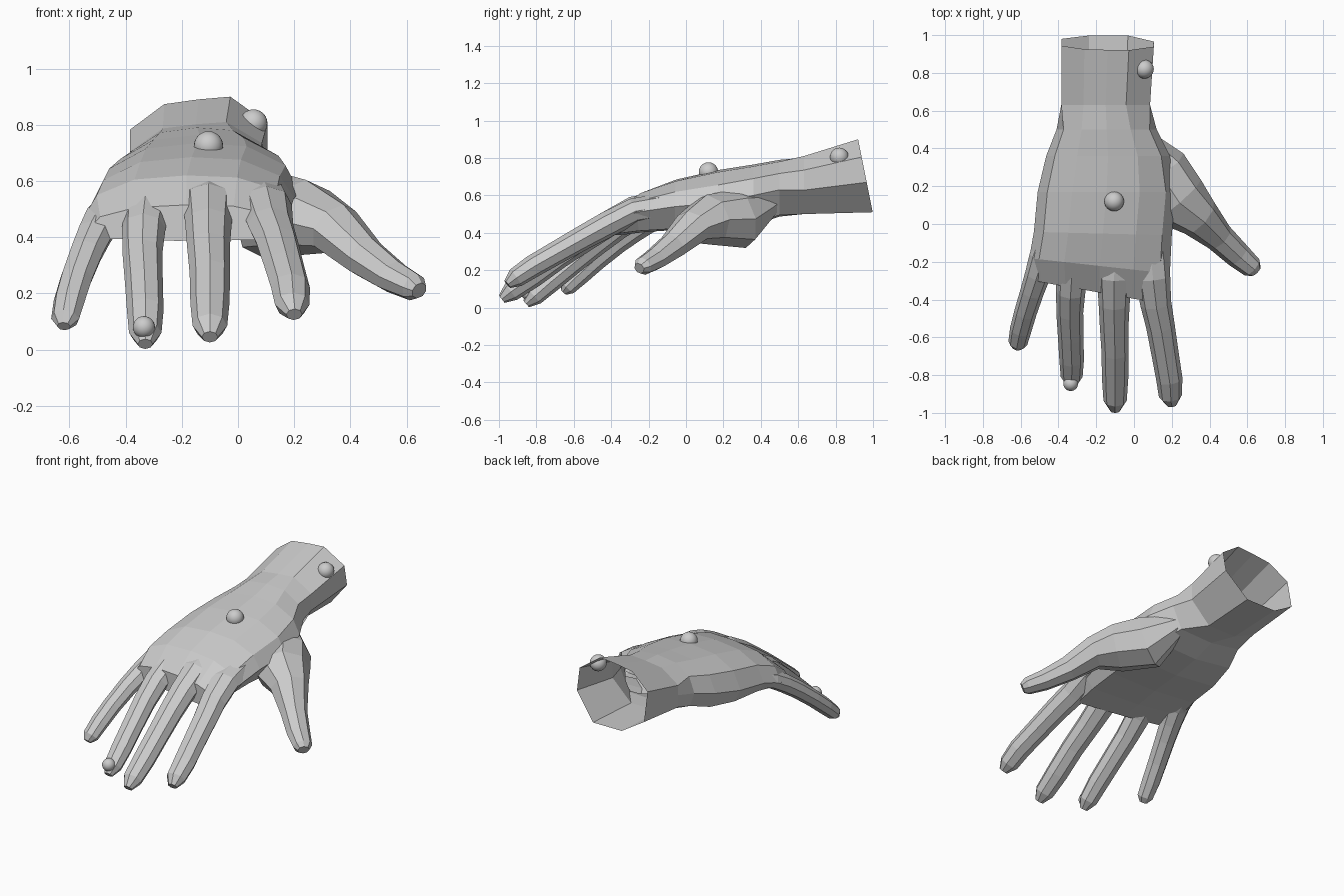
import bpy, bmesh, math
from mathutils import Vector

if "Cube" in bpy.data.objects:
    bpy.data.objects.remove(bpy.data.objects["Cube"])


def loft(name, rings):
    """Closed skin through a list of equal-length point rings."""
    bm = bmesh.new()
    loops = [[bm.verts.new(p) for p in ring] for ring in rings]
    n = len(loops[0])
    for a, b in zip(loops, loops[1:]):
        for i in range(n):
            j = (i + 1) % n
            bm.faces.new((a[i], a[j], b[j], b[i]))
    bm.faces.new(loops[0])
    bm.faces.new(loops[-1])
    bmesh.ops.recalc_face_normals(bm, faces=bm.faces)
    me = bpy.data.meshes.new(name)
    bm.to_mesh(me)
    bm.free()
    ob = bpy.data.objects.new(name, me)
    bpy.context.collection.objects.link(ob)
    return ob


def digit(name, path, sizes, sides=8):
    """Tapered faceted tube with a ridge along its top."""
    pts = [Vector(p) for p in path]
    rings = []
    for i, p in enumerate(pts):
        t = (pts[min(i + 1, len(pts) - 1)] - pts[max(i - 1, 0)]).normalized()
        side = t.cross(Vector((0, 0, 1))).normalized()
        up = side.cross(t)
        w, h = sizes[i]
        rings.append([p + side * (w / 2 * math.sin(a)) + up * (h / 2 * math.cos(a))
                      for a in (2 * math.pi * k / sides for k in range(sides))])
    return loft(name, rings)


# palm and wrist: y, left x, right x, left z, right z, top z, bottom z
SECTIONS = [
    (.96, -.385, .105, .71, .71, .90, .51),
    (.63, -.385, .085, .64, .66, .81, .50),
    (.50, -.41, .12, .61, .63, .79, .48),
    (.36, -.465, .19, .57, .60, .765, .43),
    (.17, -.51, .22, .53, .56, .735, .41),
    (-.05, -.53, .20, .50, .54, .685, .41),
    (-.22, -.555, .19, .46, .51, .62, .40),
    (-.36, -.54, .17, .42, .44, .515, .385),
]
# cross-section outlines: fraction across, fraction up (+) or down (-)
PALM = [(0, 0), (.07, .55), (.25, .9), (.5, 1), (.74, .94), (.93, .55),
        (1, 0), (.88, -.9), (.45, -.95), (.06, -.7)]
WRIST = [(0, 0), (0, .38), (.25, .86), (.5, .95), (.73, 1), (1, .5),
         (1, -.2), (.72, -1), (.3, -1), (0, -.55)]
rings = []
for y, xl, xr, zl, zr, zt, zb in SECTIONS:
    ring = []
    for u, v in (WRIST if y > .6 else PALM):
        x = xl + u * (xr - xl)
        zs = zl + u * (zr - zl)
        z = zs + v * ((zt - zs) if v > 0 else (zs - zb))
        skew = min(0, y) * .5 * (x + .2)             # slanted knuckle line
        tilt = -.2 * (z - .7) if y > .9 else 0       # slanted wrist opening
        ring.append((x, y + skew + tilt, z))
    rings.append(ring)
hand = loft("hand", rings)

# four fingers share one taper
FINGERS = {
    "index_finger": (.16, [(.08, -.08, .55), (.1, -.28, .515), (.115, -.42, .445), (.14, -.54, .38),
                           (.165, -.69, .295), (.187, -.82, .22), (.193, -.91, .16), (.2, -.955, .125)]),
    "middle_finger": (.16, [(-.1, -.06, .57), (-.105, -.28, .525), (-.105, -.42, .445), (-.105, -.54, .365),
                            (-.1, -.68, .27), (-.1, -.82, .165), (-.1, -.935, .085), (-.1, -.985, .045)]),
    "ring_finger": (.15, [(-.29, -.04, .55), (-.325, -.24, .5), (-.335, -.36, .43), (-.34, -.47, .345),
                          (-.335, -.6, .24), (-.33, -.72, .14), (-.33, -.81, .06), (-.33, -.855, .02)]),
    "little_finger": (.132, [(-.43, -.03, .51), (-.48, -.18, .465), (-.51, -.27, .41), (-.54, -.36, .345),
                             (-.575, -.47, .255), (-.6, -.56, .175), (-.615, -.63, .11), (-.62, -.655, .083)]),
}
TAPER = [1.2, 1.15, 1.03, .95, .9, .87, .77, .36]
digits = [digit(name, path, [(w * k, w * .87 * min(k, 1)) for k in TAPER])
          for name, (w, path) in FINGERS.items()]

# thumb with its fleshy base
digits.append(digit(
    "thumb",
    [(.02, .47, .56), (.125, .29, .475), (.23, .125, .47), (.345, .035, .43),
     (.45, -.07, .33), (.55, -.165, .26), (.625, -.23, .222), (.645, -.25, .21)],
    [(.12, .1), (.32, .32), (.33, .27), (.23, .19), (.16, .15), (.14, .12), (.115, .1), (.07, .06)]))

# weld digits to the palm
for d in digits:
    m = hand.modifiers.new(d.name, 'BOOLEAN')
    m.operation = 'UNION'
    m.solver = 'EXACT'
    m.object = d
dg = bpy.context.evaluated_depsgraph_get()
welded = bpy.data.meshes.new_from_object(hand.evaluated_get(dg))
hand.modifiers.clear()
hand.data = welded
for d in digits:
    bpy.data.objects.remove(d)

# open the wrist end
bm = bmesh.new()
bm.from_mesh(welded)
cap = [f for f in bm.faces if f.normal.y > .8 and f.calc_center_median().y > .9]
bmesh.ops.delete(bm, geom=cap, context='FACES')
bm.to_mesh(welded)
bm.free()

# small round markers on wrist, back of hand and fingertip
for name, loc, r in [("wrist_marker", (.055, .82, .805), .05),
                     ("back_marker", (-.105, .12, .725), .052),
                     ("fingertip_marker", (-.335, -.845, .08), .039)]:
    bpy.ops.mesh.primitive_uv_sphere_add(segments=24, ring_count=12, radius=r, location=loc)
    bpy.context.object.name = name
    bpy.ops.object.shade_smooth()
